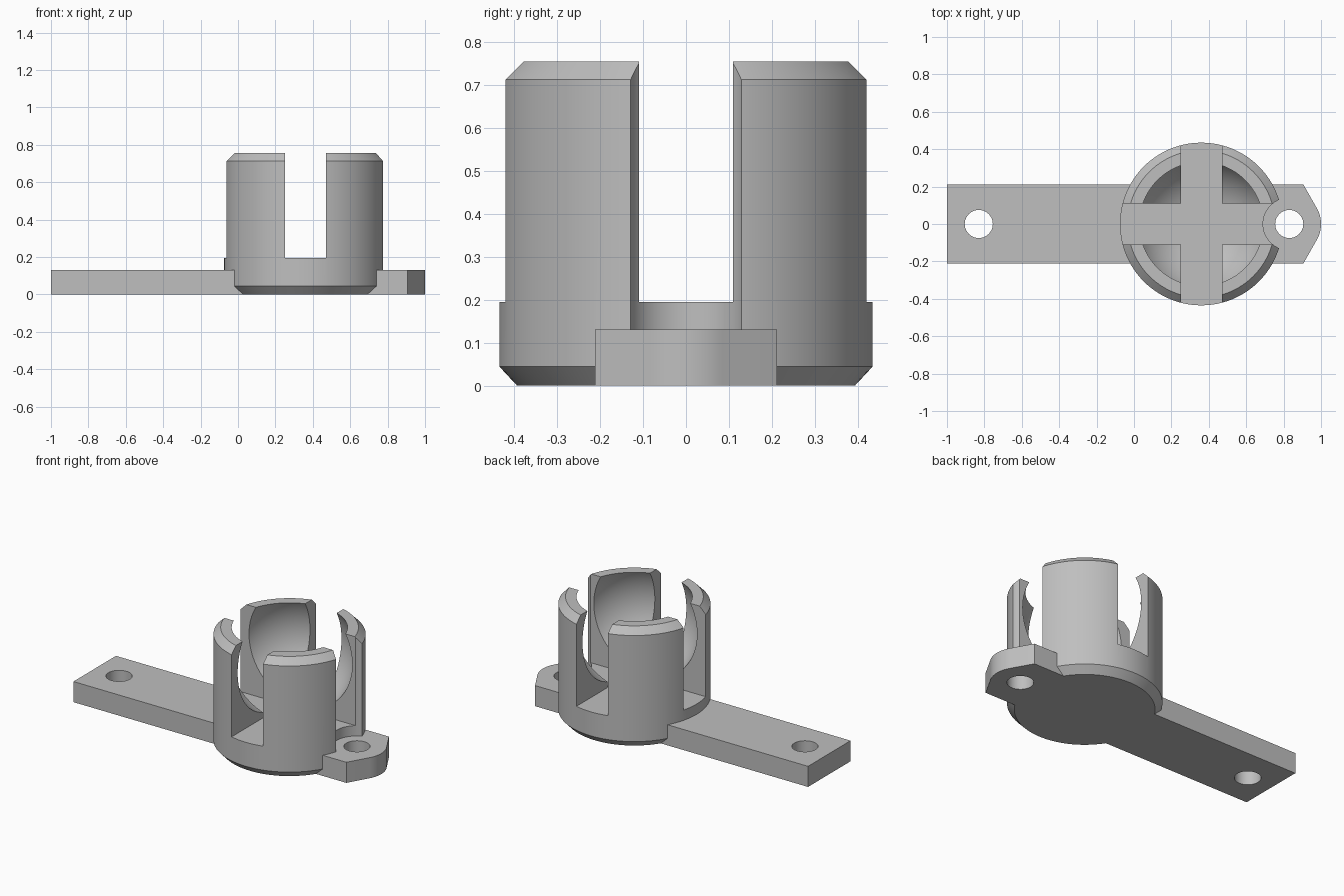
import bpy, bmesh, math
from mathutils import Matrix

if "Cube" in bpy.data.objects:
    bpy.data.objects.remove(bpy.data.objects["Cube"])

CX, HOLE_X = 0.36, 0.83      # socket centre, screw hole offset
SLOT_Z, PLATE_Z = 0.195, 0.13

grey = bpy.data.materials.new("plain grey")
grey.diffuse_color = (0.52, 0.52, 0.52, 1)
grey.use_nodes = True
grey.node_tree.nodes["Principled BSDF"].inputs["Base Color"].default_value = grey.diffuse_color


def add_object(name, bm):
    bmesh.ops.recalc_face_normals(bm, faces=bm.faces)
    mesh = bpy.data.meshes.new(name)
    bm.to_mesh(mesh)
    bm.free()
    mesh.materials.append(grey)
    ob = bpy.data.objects.new(name, mesh)
    bpy.context.collection.objects.link(ob)
    return ob


def box(name, size, centre):
    bm = bmesh.new()
    bmesh.ops.create_cube(bm, size=1, matrix=Matrix.Translation(centre) @ Matrix.Diagonal((*size, 1)))
    return add_object(name, bm)


def stack(name, x, rings, n=96):
    """Closed round solid from (radius, z) rings."""
    bm = bmesh.new()
    loops = [[bm.verts.new((x + r * math.cos(2 * math.pi * i / n), r * math.sin(2 * math.pi * i / n), z))
              for i in range(n)] for r, z in rings]
    for a, b in zip(loops, loops[1:]):
        for i in range(n):
            j = (i + 1) % n
            bm.faces.new((a[i], a[j], b[j], b[i]))
    bm.faces.new(loops[0])
    bm.faces.new(loops[-1])
    return add_object(name, bm)


def combine(target, other, operation):
    mod = target.modifiers.new("bool", 'BOOLEAN')
    mod.object, mod.operation, mod.solver = other, operation, 'EXACT'
    bpy.context.view_layer.update()
    mesh = bpy.data.meshes.new_from_object(target.evaluated_get(bpy.context.evaluated_depsgraph_get()))
    target.modifiers.clear()
    target.data = mesh
    bpy.data.objects.remove(other)


# Chamfered round socket
holder = stack("socket_holder", CX, [(0.394, 0), (0.435, 0.044), (0.435, 0.713), (0.394, 0.755)])

# Spherical pocket inside the socket
bm = bmesh.new()
bmesh.ops.create_uvsphere(bm, u_segments=96, v_segments=48, radius=0.377,
                          matrix=Matrix.Translation((CX, 0, 0.575)))
combine(holder, add_object("ball_cutter", bm), 'DIFFERENCE')

# Crossed slots that leave four prongs
for size in ((1.2, 0.22, 1), (0.22, 1.2, 1)):
    combine(holder, box("slot_cutter", size, (CX, 0, SLOT_Z + 0.5)), 'DIFFERENCE')

# Screw head clearance in the socket side
combine(holder, stack("clearance_cutter", HOLE_X, [(0.14, PLATE_Z), (0.14, 1)]), 'DIFFERENCE')

# Mounting plate with a rounded point at the right end
outline = [(-1, 0.212), (-1, -0.212), (0.905, -0.212)]
outline += [(HOLE_X + 0.17 * math.cos(math.radians(a)), 0.17 * math.sin(math.radians(a)))
            for a in range(-30, 31, 4)]
outline += [(0.905, 0.212)]
bm = bmesh.new()
face = bm.faces.new([bm.verts.new((x, y, 0)) for x, y in outline])
top = bmesh.ops.extrude_face_region(bm, geom=[face])["geom"]
bmesh.ops.translate(bm, vec=(0, 0, PLATE_Z), verts=[v for v in top if isinstance(v, bmesh.types.BMVert)])
combine(holder, add_object("mounting_plate", bm), 'UNION')

# Screw holes
for x in (-HOLE_X, HOLE_X):
    combine(holder, stack("hole_cutter", x, [(0.075, -0.1), (0.075, 0.5)], 48), 'DIFFERENCE')

bpy.context.view_layer.objects.active = holder
holder.select_set(True)
bpy.ops.object.shade_smooth_by_angle(angle=math.radians(25))
